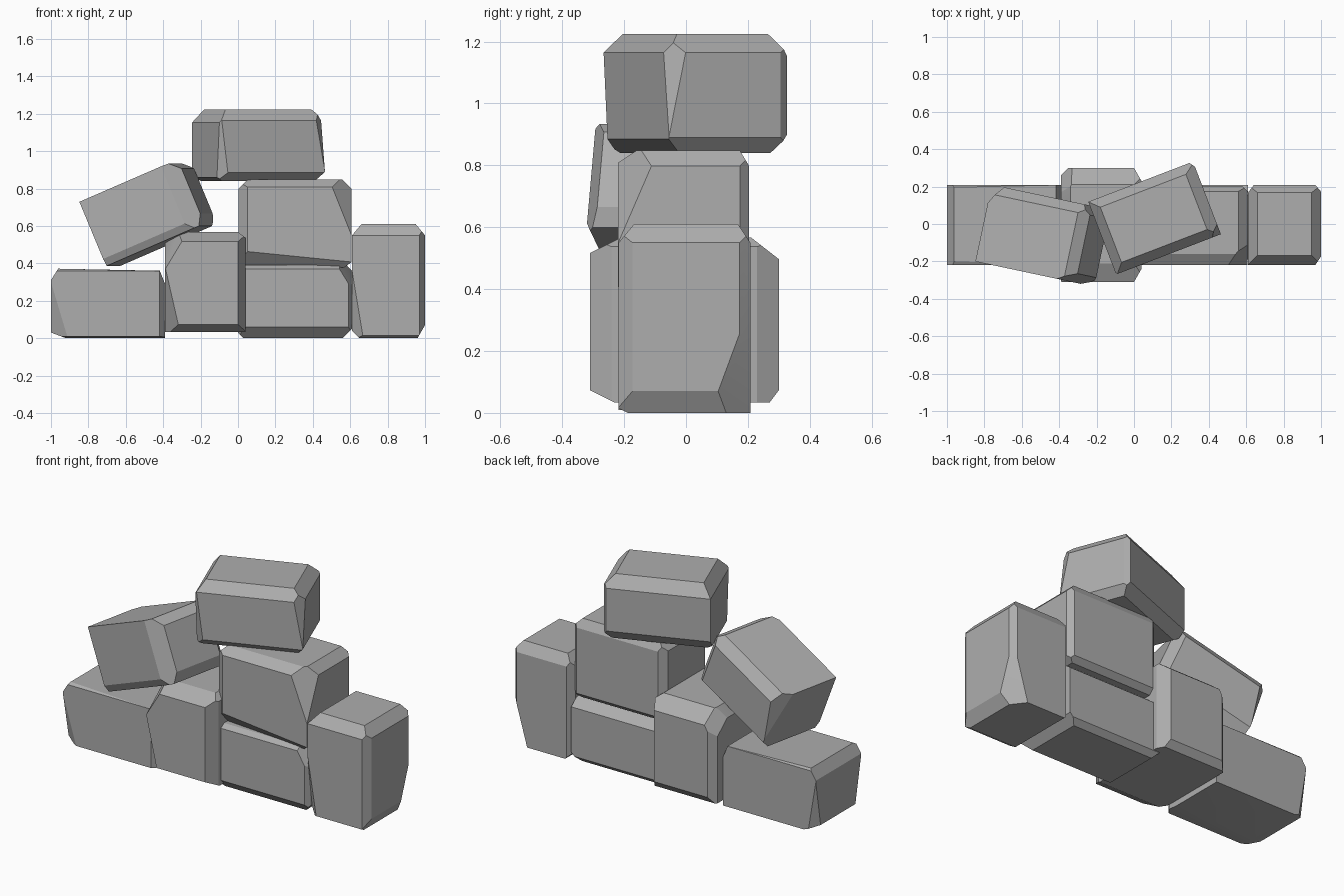
import bpy
import bmesh
from math import radians
from mathutils import Vector, Matrix

if "Cube" in bpy.data.objects:
    bpy.data.objects.remove(bpy.data.objects["Cube"], do_unlink=True)

stone_grey = bpy.data.materials.new("stone_grey")
stone_grey.use_nodes = True
stone_grey.diffuse_color = (0.42, 0.42, 0.42, 1)
shader = stone_grey.node_tree.nodes["Principled BSDF"]
shader.inputs["Base Color"].default_value = (0.42, 0.42, 0.42, 1)
shader.inputs["Roughness"].default_value = 0.8

# Each side word gives an axis and a direction along it
SIDES = {"left": (0, -1), "right": (0, 1), "front": (1, -1),
         "back": (1, 1), "bottom": (2, -1), "top": (2, 1)}


def chip(bm, half, sides, depths):
    """Cut an edge (two sides) or a corner (three sides) at the given depths."""
    normal = Vector((0, 0, 0))
    corner = Vector((0, 0, 0))
    for word, depth in zip(sides.split(), depths):
        axis, sign = SIDES[word]
        normal[axis] = sign / depth
        corner[axis] = sign * half[axis]
    point = corner - normal / normal.length_squared
    bmesh.ops.bisect_plane(bm, geom=bm.verts[:] + bm.edges[:] + bm.faces[:],
                           plane_co=point, plane_no=normal.normalized(),
                           clear_outer=True, dist=0.0005)
    rim = [e for e in bm.edges if e.is_boundary]
    if rim:
        bmesh.ops.holes_fill(bm, edges=rim)


def stone(name, centre, half, chips, tilt=0, yaw=0):
    """Rough-cut block: a box with chipped edges and corners."""
    bm = bmesh.new()
    bmesh.ops.create_cube(bm, size=2, matrix=Matrix.Diagonal((*half, 1)))
    for sides, *depths in chips:
        chip(bm, half, sides, depths)
    bmesh.ops.remove_doubles(bm, verts=bm.verts[:], dist=0.002)
    bmesh.ops.recalc_face_normals(bm, faces=bm.faces[:])
    mesh = bpy.data.meshes.new(name)
    bm.to_mesh(mesh)
    bm.free()
    mesh.materials.append(stone_grey)
    mesh.shade_smooth()
    mesh.set_sharp_from_angle(angle=radians(25))
    obj = bpy.data.objects.new(name, mesh)
    obj.location = centre
    obj.rotation_euler = (0, radians(-tilt), radians(yaw))
    bpy.context.collection.objects.link(obj)


# Bottom row
stone("left_base_stone", (-.695, -.005, .195), (.305, .213, .195), [
    ("top right", .03, 1.5),
    ("top front", .03, .05),
    ("top left", .08, .05),
    ("top right", .1, .04),
    ("top back", .03, .03),
    ("left front bottom", .09, .06, .3),
    ("left back bottom", .05, .05, .3),
    ("right front", .03, .04),
    ("bottom front", .01, .1),
    ("bottom left", .03, .08),
])
stone("upright_stone", (-.175, -.005, .3), (.215, .305, .267), [
    ("top front", .05, .1),
    ("top back", .07, .09),
    ("bottom front", .04, .08),
    ("bottom back", .04, .03),
    ("right front", .04, .07),
    ("right back", .04, .07),
    ("top right", .03, .04),
    ("top left", .06, .05),
    ("left front top", .12, .25, .2),
    ("left front bottom", .08, .12, .35),
    ("left back top", .1, .2, .17),
    ("left back", .04, .04),
])
stone("centre_base_stone", (.305, -.005, .195), (.305, .213, .195), [
    ("bottom front", .06, .06),
    ("top front", .02, .03),
    ("right front top", .08, .2, .13),
    ("right front", .02, .03),
    ("top back", .07, .09),
    ("left bottom", .03, .03),
    ("left front bottom", .05, .06, .2),
    ("right bottom", .05, .05),
    ("right top", .03, .03),
    ("back bottom", .03, .03),
])
stone("right_upright_stone", (.805, -.005, .305), (.195, .213, .305), [
    ("top front", .06, .05),
    ("top right", .06, .05),
    ("top left", .06, .05),
    ("top back", .06, .04),
    ("bottom right", .07, .04),
    ("right front", .03, .045),
    ("right back", .03, .035),
    ("right back bottom", .1, .13, .35),
    ("left front bottom", .06, .05, .36),
    ("left back", .03, .04),
    ("bottom left", .04, .04),
    ("bottom front", .015, .03),
])

# Middle row
stone("upper_centre_stone", (.305, -.008, .613), (.303, .212, .235), [
    ("top front", .04, .06),
    ("front right top", .13, .12, .3),
    ("front left bottom", .08, .9, .09),
    ("left front", .05, .04),
    ("left top", .05, .05),
    ("right top", .05, .05),
    ("back top", .03, .05),
    ("back right", .03, .03),
    ("back left", .04, .04),
    ("right bottom", .04, .03),
    ("back bottom", .03, .03),
])
stone("tilted_stone", (-.475, -.065, .67), (.287, .21, .186), [
    ("right front", .09, .05),
    ("right top", .05, .05),
    ("right bottom", .03, .06),
    ("front bottom", .02, .04),
    ("back top", .05, .06),
    ("back right", .05, .05),
    ("back left top", .1, .06, .3),
    ("back bottom", .05, .05),
], tilt=23, yaw=-12)

# Capstone
stone("capstone", (.11, .032, 1.032), (.3, .208, .192), [
    ("top front", .06, .05),
    ("top right", .06, .06),
    ("top left", .07, .05),
    ("top back", .07, .05),
    ("bottom front", .045, .05),
    ("bottom right", .05, .04),
    ("bottom back", .06, .05),
    ("bottom left", .02, .03),
    ("right front top", .06, .07, .33),
    ("left front bottom", .05, .05, .4),
    ("right back", .02, .03),
], yaw=21)
